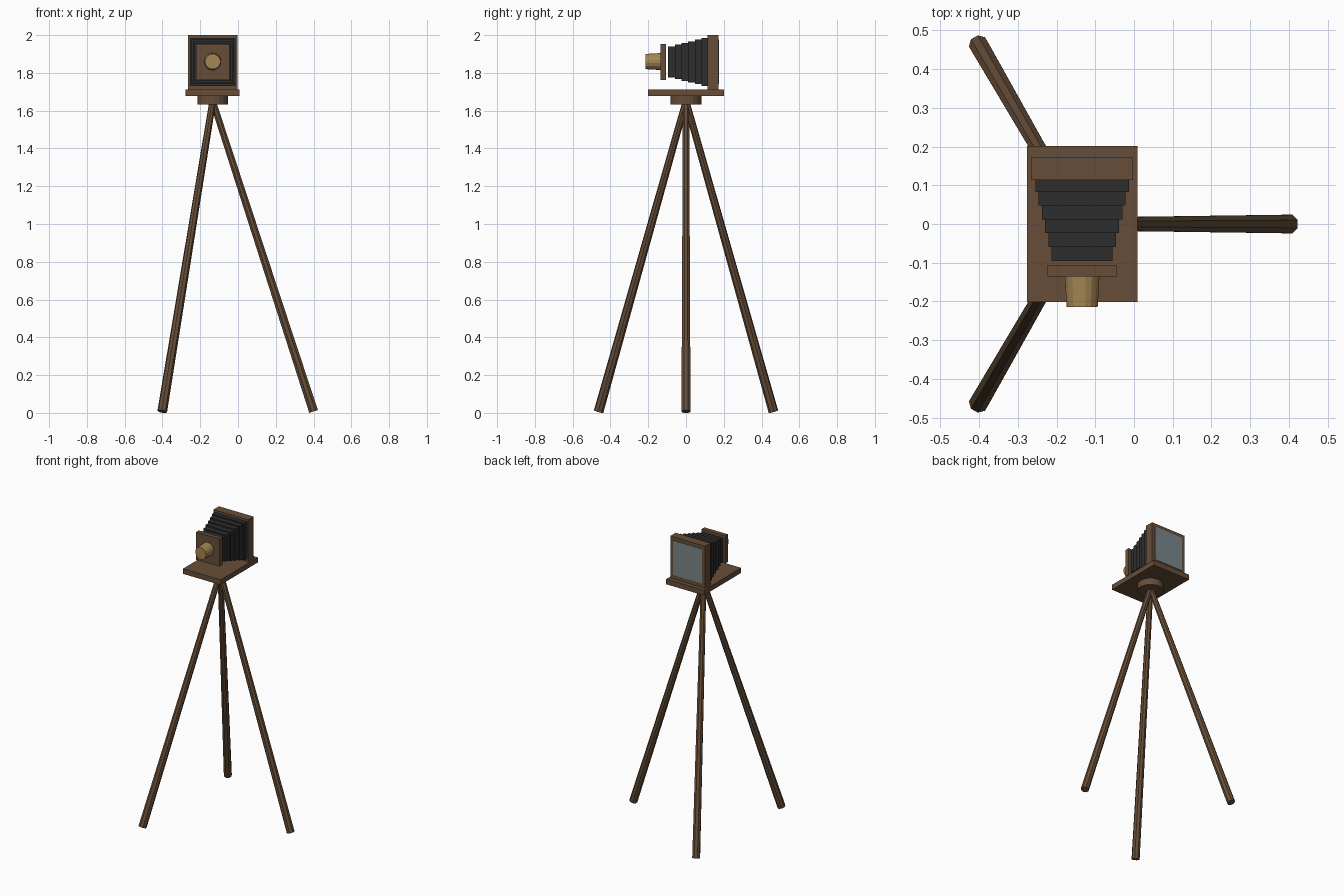
import bpy, bmesh, math
from mathutils import Vector, Matrix

if "Cube" in bpy.data.objects:
    bpy.data.objects.remove(bpy.data.objects["Cube"])

CX = -0.134   # camera axis, offset so the three feet are centred
CZ = 1.858    # height of the lens axis


def material(name, rgb):
    m = bpy.data.materials.new(name)
    m.diffuse_color = (*rgb, 1)
    m.use_nodes = True
    m.node_tree.nodes["Principled BSDF"].inputs["Base Color"].default_value = m.diffuse_color
    return m


wood = material("brown wood", (0.135, 0.076, 0.040))
leather = material("black leather", (0.027, 0.027, 0.027))
brass = material("brass", (0.38, 0.24, 0.09))
glass = material("grey glass", (0.19, 0.235, 0.25))


def finish(name, bm, mat):
    bmesh.ops.recalc_face_normals(bm, faces=bm.faces)
    me = bpy.data.meshes.new(name)
    bm.to_mesh(me)
    bm.free()
    me.materials.append(mat)
    ob = bpy.data.objects.new(name, me)
    bpy.context.collection.objects.link(ob)
    return ob


def add_box(bm, half_w, y0, y1, z0, z1):
    m = Matrix.Translation((CX, (y0 + y1) / 2, (z0 + z1) / 2)) @ \
        Matrix.Diagonal((2 * half_w, y1 - y0, z1 - z0, 1))
    bmesh.ops.create_cube(bm, size=1, matrix=m)


def box(name, mat, *dims):
    bm = bmesh.new()
    add_box(bm, *dims)
    return finish(name, bm, mat)


def rod(name, mat, a, b, ra, rb, sides):
    """Tapered cylinder from a (radius ra) to b (radius rb), a flat side facing outward."""
    a, b = Vector(a), Vector(b)
    d = b - a
    m = Matrix.Translation((a + b) / 2) @ d.to_track_quat('Z', 'Y').to_matrix().to_4x4() \
        @ Matrix.Rotation(math.pi / sides, 4, 'Z')
    bm = bmesh.new()
    bmesh.ops.create_cone(bm, cap_ends=True, segments=sides, radius1=ra, radius2=rb,
                          depth=d.length, matrix=m)
    return finish(name, bm, mat)


# tripod legs
for i in range(3):
    t = i * math.tau / 3
    foot = (CX + 0.534 * math.cos(t), 0.534 * math.sin(t), 0.0075)
    rod(f"tripod_leg_{i + 1}", wood, foot, (CX, 0, 1.65), 0.026, 0.018, 8)

# tripod head and base board
rod("tripod_head", wood, (CX, 0, 1.632), (CX, 0, 1.68), 0.082, 0.082, 20)
box("base_board", wood, 0.143, -0.202, 0.202, 1.677, 1.712)

# rear frame with focusing glass
box("rear_frame", wood, 0.132, 0.114, 0.173, 1.712, 2.0)
box("focusing_glass", glass, 0.109, 0.170, 0.176, CZ - 0.118, CZ + 0.118)

# stepped bellows, shrinking toward the front
bm = bmesh.new()
for i in range(6):
    w = 0.121 - 0.0085 * i
    h = 0.127 - 0.009 * i
    y = 0.119 - 0.0357 * i
    add_box(bm, w, y - 0.0357, y, CZ - h, CZ + h)
finish("bellows", bm, leather)

# lens board and lens barrel
box("lens_board", wood, 0.089, -0.136, -0.106, CZ - 0.095, CZ + 0.095)
rod("lens_barrel", brass, (CX, -0.214, CZ + 0.002), (CX, -0.13, CZ + 0.002), 0.041, 0.046, 16)
